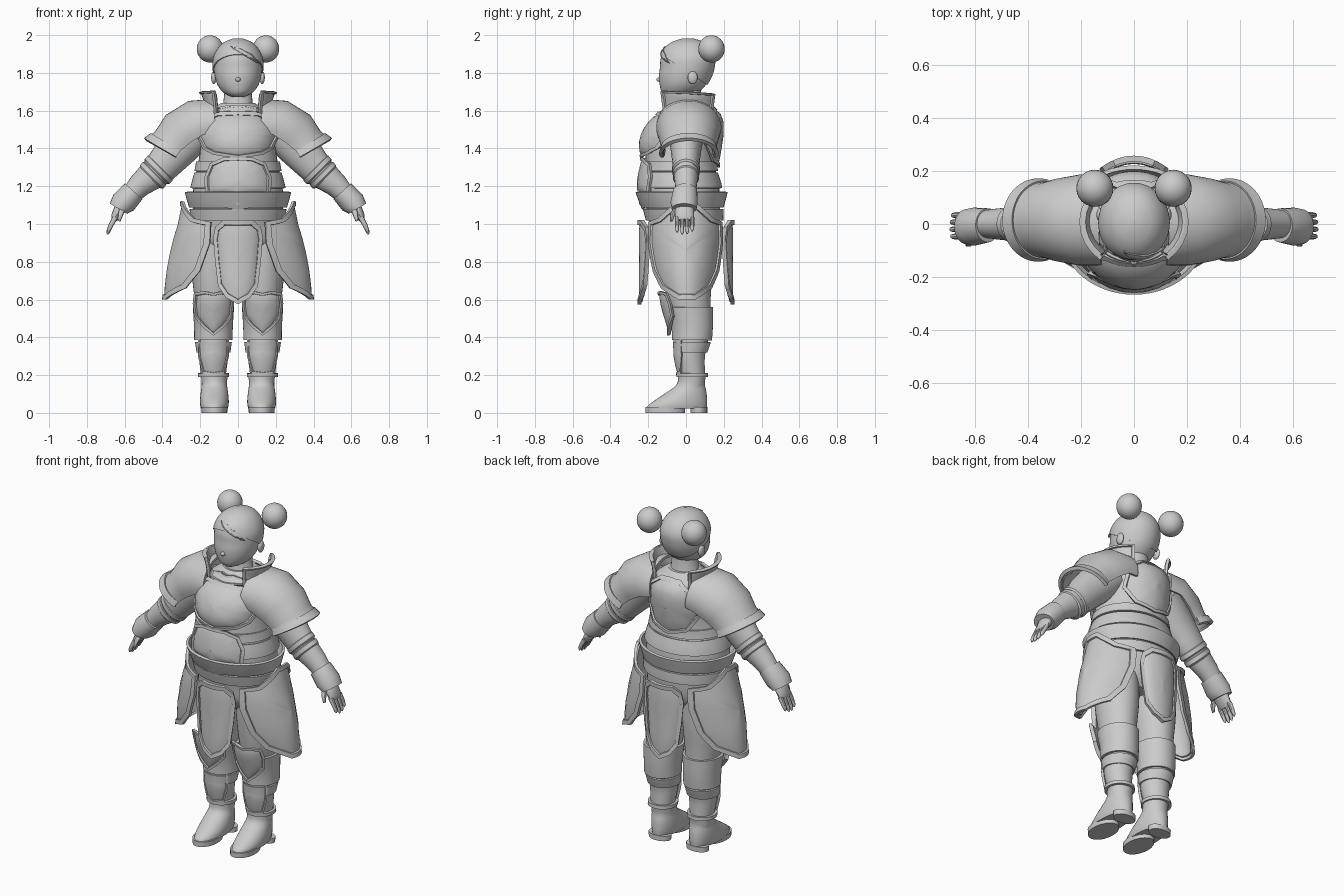
import bpy, bmesh, math
from mathutils import Vector

if "Cube" in bpy.data.objects:
    bpy.data.objects.remove(bpy.data.objects["Cube"])

armour = bpy.data.materials.new("light_grey")
armour.diffuse_color = (0.6, 0.6, 0.6, 1)
armour.use_nodes = True
armour.node_tree.nodes["Principled BSDF"].inputs["Base Color"].default_value = armour.diffuse_color

# Horizontal section tables: height, half width, front y, back y
TORSO = [(.84, .15, -.12, .12), (.9, .22, -.17, .16), (1.0, .23, -.19, .18), (1.1, .24, -.215, .18),
         (1.2, .235, -.225, .175), (1.3, .215, -.215, .155), (1.4, .2, -.21, .155),
         (1.5, .2, -.18, .165), (1.58, .17, -.13, .16), (1.64, .09, -.075, .10)]
HEAD = [(1.672, .03, -.10, -.02), (1.69, .07, -.125, .05), (1.73, .105, -.138, .10), (1.78, .122, -.143, .13),
        (1.83, .128, -.138, .145), (1.88, .124, -.133, .147), (1.93, .1, -.11, .125),
        (1.965, .063, -.065, .085), (1.983, .015, -.01, .03)]
LEG = [(.13, .06, -.03, .095), (.2, .066, -.035, .1), (.3, .078, -.055, .1), (.37, .082, -.055, .115),
       (.45, .085, -.06, .125), (.6, .1, -.1, .13), (.75, .115, -.12, .14), (.9, .115, -.13, .14)]
BOOT = [(.022, .07, -.21, .11), (.04, .075, -.2, .112), (.07, .076, -.16, .112), (.11, .072, -.1, .108),
        (.15, .067, -.05, .1), (.2, .07, -.04, .105)]
SKIRT = [(.58, .388, -.15, .16), (.75, .37, -.19, .19), (.9, .34, -.205, .2), (1.0, .31, -.205, .2),
         (1.14, .285, -.19, .19)]


def sample(table, z):
    """Smoothly interpolate a section table at height z."""
    z = min(max(z, table[0][0]), table[-1][0])
    i = max(k for k in range(len(table) - 1) if table[k][0] <= z)
    a, b = table[i], table[i + 1]
    p, q = table[max(i - 1, 0)], table[min(i + 2, len(table) - 1)]
    h = b[0] - a[0]
    t = (z - a[0]) / h
    out = []
    for c in (1, 2, 3):
        m0 = (b[c] - p[c]) / (b[0] - p[0]) * h
        m1 = (q[c] - a[c]) / (q[0] - a[0]) * h
        out.append((2*t**3 - 3*t*t + 1)*a[c] + (t**3 - 2*t*t + t)*m0 + (3*t*t - 2*t**3)*b[c] + (t**3 - t*t)*m1)
    return out


def surf(table, deg, z, off=0, xc=0):
    """Point on a table surface; 0 degrees faces front, 90 faces +x."""
    rx, yf, yb = sample(table, z)
    t = math.radians(deg)
    return Vector((xc + (rx + off) * math.sin(t), (yf + yb) / 2 - ((yb - yf) / 2 + off) * math.cos(t), z))


def make(name, rows, closed=True, caps=False, mirror=False, thick=0):
    """Skin a list of point rows."""
    bm = bmesh.new()
    vs = [[bm.verts.new(p) for p in r] for r in rows]
    n = len(rows[0])
    for a, b in zip(vs, vs[1:]):
        for i in range(n if closed else n - 1):
            j = (i + 1) % n
            bm.faces.new((a[i], a[j], b[j], b[i]))
    if caps:
        bm.faces.new(vs[0])
        bm.faces.new(vs[-1])
    bmesh.ops.remove_doubles(bm, verts=bm.verts, dist=1e-5)
    bmesh.ops.recalc_face_normals(bm, faces=bm.faces)
    me = bpy.data.meshes.new(name)
    bm.to_mesh(me)
    bm.free()
    me.materials.append(armour)
    ob = bpy.data.objects.new(name, me)
    bpy.context.collection.objects.link(ob)
    if thick:
        m = ob.modifiers.new("thickness", 'SOLIDIFY')
        m.thickness, m.offset = thick, 0
    if mirror:
        ob.modifiers.new("mirror", 'MIRROR').use_mirror_merge = False
    return ob


def body(name, table, rows=32, n=40, xc=0, mirror=False, off=0):
    z0, z1 = table[0][0], table[-1][0]
    return make(name, [[surf(table, 360*i/n, z0 + (z1 - z0)*k/rows, off, xc) for i in range(n)]
                       for k in range(rows + 1)], caps=True, mirror=mirror)


def band(name, table, z0, z1, o0, o1, dip=0, xc=0, mirror=False, thick=.015):
    """Strip around a body, its lower edge dipping to a point in front."""
    rows = []
    for k in range(5):
        f, row = k / 4, []
        for i in range(60):
            d = 6*i
            p = surf(table, d, z0 + (z1 - z0)*f, o0 + (o1 - o0)*f, xc)
            p.z -= dip * (1 - f) * max(0, 1 - min(d, 360 - d)/18)
            row.append(p)
        rows.append(row)
    return make(name, rows, mirror=mirror, thick=thick)


def plate(name, outline, fn, mirror=False, thick=.016, both=False, dome=0):
    """Curved armour plate with a raised rim; fn maps (u, v, lift) to a point."""
    if both:
        outline = outline + [(-u, v) for u, v in reversed(outline) if u]
    pts = []
    for (a, b), (c, d) in zip(outline, outline[1:] + outline[:1]):
        pts += [(a + (c - a)*k/4, b + (d - b)*k/4) for k in range(4)]
    cu = (min(p[0] for p in pts) + max(p[0] for p in pts)) / 2
    cv = (min(p[1] for p in pts) + max(p[1] for p in pts)) / 2
    rows = [[fn(cu + (u - cu)*s, cv + (v - cv)*s, lift + dome*(1 - s*s)) for u, v in pts]
            for s, lift in ((1, .009), (.92, .009), (.91, 0), (.75, 0), (.5, 0), (.25, 0), (.001, 0))]
    return make(name, rows, mirror=mirror, thick=thick)


def limb(name, pts, n=24, span=360, thick=0, caps=True, mirror=True):
    """Tube through (x, y, z, tilt, half height, half depth) sections."""
    rows, closed = [], span == 360
    for x, y, z, ang, a, b in pts:
        t, row = math.radians(ang), []
        for i in range(n if closed else n + 1):
            w = math.radians(-span/2 + span*i/n)
            row.append((x + a*math.cos(w)*math.cos(t), y + b*math.sin(w), z + a*math.cos(w)*math.sin(t)))
        rows.append(row)
    return make(name, rows, closed, caps and closed, mirror, thick)


def ball(name, c, r, mirror=False):
    rows = [[(c[0] + r[0]*math.sin(math.pi*k/16)*math.cos(math.pi*i/12),
              c[1] + r[1]*math.sin(math.pi*k/16)*math.sin(math.pi*i/12),
              c[2] + r[2]*math.cos(math.pi*k/16)) for i in range(24)] for k in range(17)]
    return make(name, rows, mirror=mirror)


# Head, hair, buns, ears
body("head", HEAD)
hair = body("hair", HEAD, 40, 48, off=.007)
bm = bmesh.new()
bm.from_mesh(hair.data)
bmesh.ops.bisect_plane(bm, geom=bm.verts[:] + bm.edges[:] + bm.faces[:], plane_co=(0, 0, 1.81),
                       plane_no=(0, .55, .84), clear_inner=True)
bm.to_mesh(hair.data)
bm.free()
hair.modifiers.new("thickness", 'SOLIDIFY').thickness = .008
plate("hair_fringe", [(-22, 1.94), (5, 1.935), (35, 1.9), (52, 1.85), (40, 1.865), (10, 1.9)],
      lambda u, v, l: surf(HEAD, u, v, .006 + l*.4), thick=.006)
ball("hair_bun", (.148, .135, 1.927), (.07, .07, .072), True)
ball("ear", (.128, .035, 1.775), (.014, .026, .034), True)
ball("nose", (0, -.142, 1.765), (.013, .014, .012))
limb("neck", [(0, .01, 1.56, 0, .12, .10), (0, .01, 1.62, 0, .08, .075), (0, .01, 1.72, 0, .07, .068)], mirror=False)

# Torso and its plates
body("torso", TORSO)
plate("breastplate", [(0, 1.35), (35, 1.37), (55, 1.40), (68, 1.46), (62, 1.53), (35, 1.585), (0, 1.59)],
      lambda u, v, l: surf(TORSO, u, v, .012 + l), both=True, dome=.028)
plate("belly_plate", [(0, 1.10), (8, 1.15), (40, 1.16), (44, 1.25), (38, 1.32), (20, 1.35), (0, 1.352)],
      lambda u, v, l: surf(TORSO, u, v, .012 + l), both=True, dome=.016)
plate("back_plate", [(0, 1.30), (30, 1.33), (50, 1.42), (44, 1.56), (25, 1.615), (0, 1.62)],
      lambda u, v, l: surf(TORSO, u + 180, v, .008 + l), both=True, dome=.02)
band("upper_waist_band", TORSO, 1.28, 1.33, .006, .006, thick=.012)
band("lower_waist_band", TORSO, 1.19, 1.27, .01, .004, thick=.012)
band("flared_belt", TORSO, 1.09, 1.17, .012, .036, .01)
band("hip_belt", TORSO, 1.02, 1.08, .01, .01)
plate("neckline_trim", [(0, 1.585), (40, 1.59), (48, 1.61), (20, 1.625), (0, 1.62)],
      lambda u, v, l: surf(TORSO, u, v, .008 + l), both=True)
COLLAR = [(1.55, .165, -.14, .165), (1.64, .172, -.15, .17), (1.715, .195, -.16, .18)]
plate("collar_wing", [(40, 1.56), (90, 1.60), (140, 1.56), (143, 1.69), (90, 1.70), (38, 1.705)],
      lambda u, v, l: surf(COLLAR, u, v, l), mirror=True)

# Pauldrons and arms
limb("pauldron", [(.12, .01, 1.52, 85, .135, .16), (.2, .015, 1.51, 66, .147, .165), (.28, .015, 1.46, 49, .148, .15),
                  (.33, .015, 1.41, 39, .128, .135), (.36, .015, 1.378, 31, .135, .14)], span=210, thick=.015)
limb("pauldron_rim", [(.345, .015, 1.405, 32, .13, .138), (.362, .015, 1.372, 30, .15, .148)], span=210, thick=.02)
limb("arm", [(.2, .01, 1.52, 50, .11, .10), (.3, 0, 1.42, 45, .108, .085), (.37, 0, 1.345, 45, .098, .075),
             (.43, 0, 1.275, 45, .085, .068), (.52, 0, 1.205, 45, .064, .058), (.6, 0, 1.12, 40, .045, .047)])
for nm, x, z, a, b in (("upper", .42, 1.287, .093, .074), ("lower", .45, 1.258, .087, .07)):
    limb(nm + "_arm_band", [(x - .015, 0, z + .015, 45, a - .01, b - .008), (x - .008, 0, z + .009, 45, a, b),
                           (x + .008, 0, z - .009, 45, a, b), (x + .015, 0, z - .015, 45, a - .01, b - .008)])
limb("wrist_cuff", [(.555, -.005, 1.17, 42, .058, .06), (.605, -.01, 1.115, 38, .062, .066),
                    (.63, -.01, 1.085, 30, .05, .062)], thick=.012)
limb("palm", [(.595, -.005, 1.12, 40, .036, .04), (.625, -.008, 1.08, 30, .032, .05),
              (.648, -.008, 1.04, 25, .024, .05), (.657, -.008, 1.02, 25, .014, .044)], n=16)
for i, (y, drop) in enumerate(((-.047, .01), (-.02, 0), (.007, .003), (.033, .016))):
    limb("finger_%d" % (i + 1), [(.65, y, 1.035, 22, .015, .013), (.672, y, .995, 22, .013, .012),
                                 (.688 - drop/3, y, .957 + drop, 22, .01, .009),
                                 (.691 - drop/3, y, .945 + drop, 22, .003, .003)], n=10)
limb("thumb", [(.61, -.045, 1.09, 30, .018, .018), (.622, -.072, 1.05, 20, .014, .014),
               (.63, -.078, 1.015, 20, .008, .008)], n=10)

# Skirt plates
plate("side_skirt_plate", [(27, 1.01), (48, 1.03), (78, 1.12), (102, 1.12), (132, 1.03), (153, 1.01), (155, .9),
                           (148, .75), (135, .66), (105, .6), (75, .6), (45, .66), (32, .75), (25, .9)],
      lambda u, v, l: surf(SKIRT, u, v, l), mirror=True)
FLAP = [(0, .575), (.06, .61), (.1, .67), (.115, .8), (.125, .93), (.115, .985), (.075, 1.02), (0, 1.02)]
for nm, s in (("front_flap", -1), ("back_flap", 1)):
    plate(nm, FLAP, lambda u, v, l: Vector((u, s*(.238 + l - 3*u*u), v)), both=True, thick=.022)

# Legs, knee armour and boots
body("leg", LEG, xc=.13, mirror=True)
band("thigh_cuff", LEG, .385, .56, .012, .006, xc=.13, mirror=True)
band("calf_cuff", LEG, .32, .375, .005, .01, xc=.13, mirror=True, thick=.01)
band("ankle_trim", LEG, .19, .21, .01, .008, xc=.13, mirror=True)
plate("knee_plate", [(0, .41), (25, .455), (48, .51), (50, .58), (44, .635), (20, .645), (0, .635)],
      lambda u, v, l: surf(LEG, u, v, .028 + l, .13), mirror=True, both=True, dome=.006)
plate("greave", [(0, .2), (45, .21), (60, .3), (55, .42), (0, .44)],
      lambda u, v, l: surf(LEG, u, v, .006 + l*.6, .13), mirror=True, both=True, thick=.01)
body("boot", BOOT, 16, 32, .125, True)
for nm, y, b in (("toe_sole", -.11, .105), ("heel", .068, .045)):
    limb(nm, [(.125, y, 0, 0, .068, b), (.125, y, .03, 0, .07, b)])

# Freeze modifiers and smooth rounded surfaces
bpy.ops.object.select_all(action='SELECT')
bpy.context.view_layer.objects.active = bpy.data.objects["torso"]
bpy.ops.object.convert(target='MESH')
bpy.ops.object.shade_smooth_by_angle(angle=math.radians(35))
